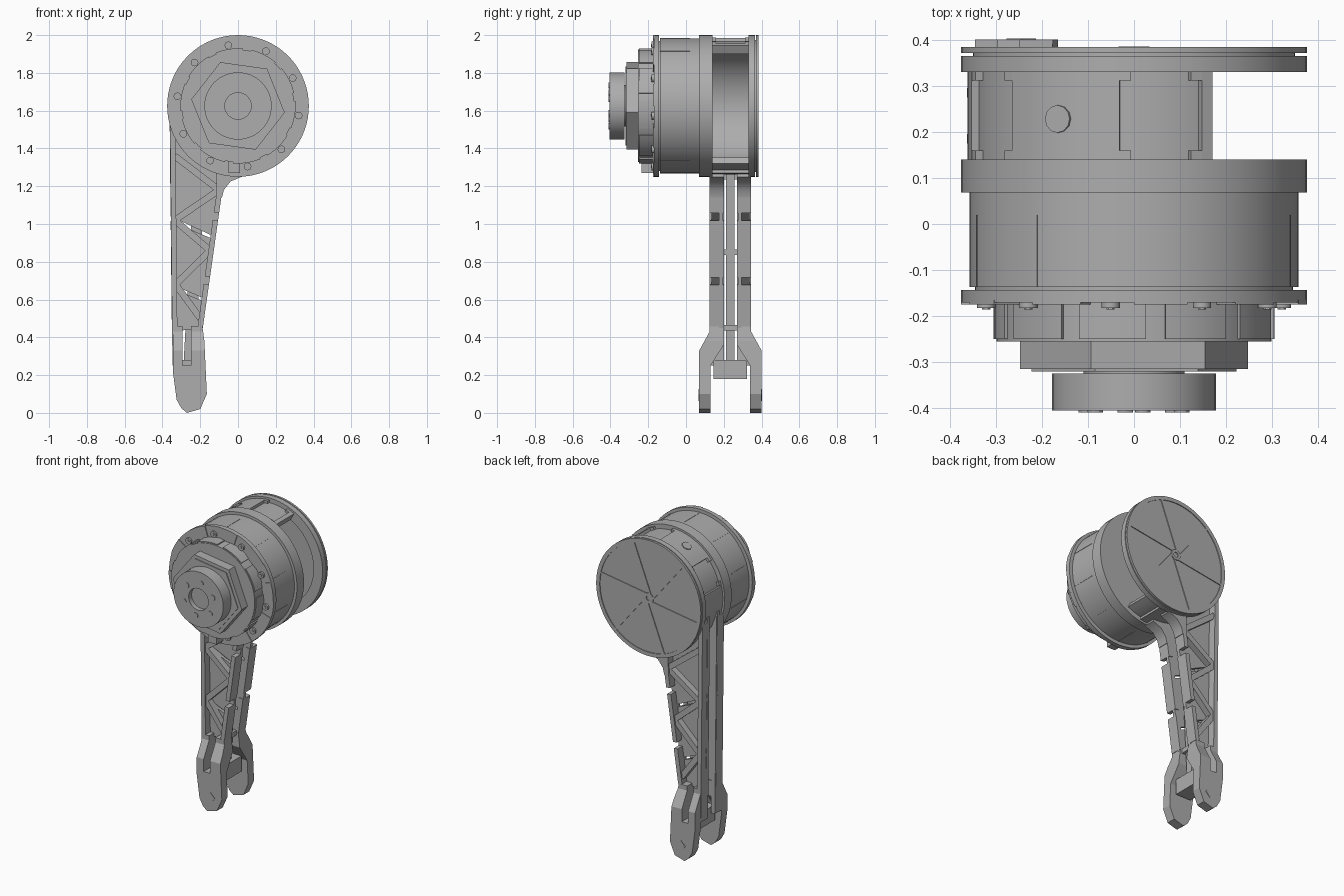
import bpy, bmesh
from math import sin, cos, radians, hypot

if "Cube" in bpy.data.objects:
    bpy.data.objects.remove(bpy.data.objects["Cube"])

grey = bpy.data.materials.new("plain grey")
grey.use_nodes = True
COLOUR = (0.42, 0.42, 0.42, 1)
grey.diffuse_color = COLOUR
grey.node_tree.nodes["Principled BSDF"].inputs["Base Color"].default_value = COLOUR

CZ = 1.625   # height of the drum axis
MID = 0.235  # middle plane of the leg
R = 0.375


def finish(name, bm, smooth):
    bmesh.ops.recalc_face_normals(bm, faces=bm.faces)
    mesh = bpy.data.meshes.new(name)
    bm.to_mesh(mesh)
    bm.free()
    mesh.materials.append(grey)
    if smooth:
        mesh.shade_smooth()
        mesh.set_sharp_from_angle(angle=radians(30))
    else:
        mesh.shade_flat()
    ob = bpy.data.objects.new(name, mesh)
    bpy.context.collection.objects.link(ob)
    return ob


def extrude(name, points, shift, smooth=True):
    """Extrude a closed outline of 3D points along a vector."""
    bm = bmesh.new()
    face = bm.faces.new([bm.verts.new(p) for p in points])
    out = bmesh.ops.extrude_face_region(bm, geom=[face])["geom"]
    bmesh.ops.translate(bm, vec=shift, verts=[v for v in out if isinstance(v, bmesh.types.BMVert)])
    return finish(name, bm, smooth)


def plate(name, outline, y0, y1, smooth=True):
    return extrude(name, [(x, y0, z) for x, z in outline], (0, y1 - y0, 0), smooth)


def polar(r, a):
    return r * cos(radians(a)), CZ + r * sin(radians(a))


def circle(r, n=72, turn=0, cx=0, cz=CZ):
    return [(cx + r * cos(radians(turn + 360 * i / n)),
             cz + r * sin(radians(turn + 360 * i / n))) for i in range(n)]


def disc(name, r, y0, y1, n=72, turn=0, cx=0, cz=CZ):
    return plate(name, circle(r, n, turn, cx, cz), y0, y1)


def arc(name, r0, r1, a0, a1, y0, y1):
    """Curved wall segment around the drum axis."""
    n = max(1, round((a1 - a0) / 5))
    angles = [a0 + (a1 - a0) * i / n for i in range(n + 1)]
    return plate(name, [polar(r1, a) for a in angles] + [polar(r0, a) for a in reversed(angles)], y0, y1)


def ring(name, r0, r1, y0, y1, n=72):
    """Closed tube around the drum axis."""
    bm = bmesh.new()
    loops = [[bm.verts.new((x, y, z)) for x, z in circle(r, n)]
             for r, y in ((r0, y0), (r1, y0), (r1, y1), (r0, y1))]
    for a, b in zip(loops, loops[1:] + loops[:1]):
        for i in range(n):
            j = (i + 1) % n
            bm.faces.new((a[i], a[j], b[j], b[i]))
    return finish(name, bm, True)


def bar(name, p, q, width, y0, y1):
    """Straight beam between two points of the xz plane."""
    dx, dz = q[0] - p[0], q[1] - p[1]
    s = width / 2 / hypot(dx, dz)
    nx, nz = -dz * s, dx * s
    return plate(name, [(p[0] + nx, p[1] + nz), (q[0] + nx, q[1] + nz),
                        (q[0] - nx, q[1] - nz), (p[0] - nx, p[1] - nz)], y0, y1)


def boolean(target, tool, operation):
    mod = target.modifiers.new(operation.lower(), "BOOLEAN")
    mod.operation = operation
    mod.solver = "EXACT"
    mod.object = tool
    tool.hide_render = True
    tool.hide_viewport = True


# Output hub with a central socket and six bolts
ring("output_hub", 0.07, 0.178, -0.405, -0.325)
disc("hub_socket_floor", 0.075, -0.375, -0.335, 24)
for i in range(6):
    x, z = polar(0.11, 20 + 60 * i)
    disc("hub_bolt", 0.017, -0.409, -0.4, 12, 0, x, z)
disc("hub_neck", 0.11, -0.33, -0.31)

# Hexagonal collar with a raised lip
disc("hex_collar", 0.25, -0.315, -0.255, 6, -8)
disc("hex_lip", 0.225, -0.32, -0.31, 6, -8)

# Front bearing ring, flange segments and bolts
disc("bearing_ring", 0.298, -0.255, -0.165)
disc("front_flange", R, -0.17, -0.143)
for i in range(10):
    a = 27 + 36 * i
    x, z = polar(0.325, a)
    disc("flange_bolt", 0.02, -0.182, -0.165, 16, 0, x, z)
    disc("flange_bolt_tip", 0.009, -0.186, -0.18, 6, 0, x, z)
    arc("ring_pad", 0.29, 0.305, a - 14, a + 14, -0.25, -0.165)
    arc("flange_pad", 0.3, R, a + 9, a + 27, -0.175, -0.165)
plate("cable_block", [(-0.05, 1.27), (0.01, 1.27), (0.01, 1.37), (-0.05, 1.37)], -0.235, -0.16)

# Motor body with thin axial seams
disc("flange_gap", 0.345, -0.145, -0.135)
disc("motor_body", 0.357, -0.137, 0.07)
for a in range(18, 378, 36):
    arc("body_seam", 0.35, 0.3585, a, a + 1, -0.137, 0.02)
disc("rear_flange", R, 0.068, 0.14)

# Rear housing: open on the left, with chamfered pockets between full pads
arc("housing_wall", 0.31, 0.345, 62, 298, 0.135, 0.335)
for a0, a1 in ((62, 66), (95, 137), (167, 209), (239, 281)):
    arc("housing_pad", 0.34, 0.362, a0, a1, 0.135, 0.335)
for a0 in (66, 137, 209):
    a1 = a0 + 29
    for y0, y1 in ((0.135, 0.16), (0.312, 0.335)):
        for b0, b1 in ((a0, a0 + 4), (a1 - 4, a1)):
            arc("pocket_corner", 0.34, 0.362, b0, b1, y0, y1)
ring("housing_rim", 0.31, R, 0.33, 0.365)

# Round boss on the upper pad, pointing outwards
bx, bz = polar(0.35, 117)
rx, rz = cos(radians(117)), sin(radians(117))
extrude("pad_boss", [(bx - rz * u, 0.228 + v, bz + rx * u) for u, v in circle(0.03, 12, cz=0)],
        (rx * 0.017, 0, rz * 0.017))

# Back cover with rim and pinwheel ribs
disc("cover_seat", 0.35, 0.36, 0.375)
disc("back_cover", R, 0.371, 0.379)
ring("cover_rim", 0.35, R, 0.378, 0.384)
ring("cover_boss", 0.016, 0.034, 0.378, 0.385, 20)
for i in range(6):
    bar("cover_rib", polar(0.03, 60 * i + 50), polar(0.355, 60 * i + 12), 0.012, 0.378, 0.384)


# Leg: front and back halves mirrored about the middle plane
def half_span(side, a, b):
    return sorted((MID + side * a, MID + side * b))


def left_edge(z):
    return -0.362 + 0.014 * (1.5 - z) / 1.25


def right_edge(z):
    return -0.185 + 0.105 * (z - 0.46) / 0.74


def slanted(z):
    return right_edge(z) - 0.014, z


fillet = [(0.02, 1.25), (-0.04, 1.225), (-0.075, 1.18), (-0.085, 1.14)]
shoulder = [(-0.362, 1.56)] + [polar(0.325, a) for a in range(190, 276, 10)] + \
           fillet + [(left_edge(1.14), 1.14)]
corner_web = [polar(0.33, 250), polar(0.33, 260), polar(0.33, 272)] + fillet + [(-0.115, 1.14)]
panels = [(1.15, 1.15, 1.04, 0.93), (1.015, 0.915, 0.68, 0.6), (0.66, 0.585, 0.43, 0.45)]
joints = [(-0.335, 1.36), (right_edge(1.2) - 0.02, 1.18), (-0.335, 1.02),
          (right_edge(0.86) - 0.02, 0.86), (-0.33, 0.68), (right_edge(0.5) - 0.02, 0.5)]
tine_outline = [(-0.345, 0.22), (-0.325, 0.07), (-0.3, 0.025), (-0.27, 0), (-0.2, 0.02),
                (-0.165, 0.1), (-0.178, 0.38), (-0.19, 0.47), (-0.25, 0.47), (-0.25, 0.25),
                (-0.295, 0.25), (-0.295, 0.47), (-0.345, 0.47)]
tine_side = [(0.165, 0), (0.165, 0.33), (0.11, 0.43), (0.11, 0.46),
             (0.035, 0.46), (0.035, 0.36), (0.105, 0.25), (0.105, 0)]

for side, word in ((-1, "front"), (1, "back")):
    outer = half_span(side, 0.035, 0.11)
    floor = half_span(side, 0.04, 0.06)
    # Shoulder under the drum: thin floor, curved rim and corner web
    plate(word + "_leg_shoulder", shoulder, *floor)
    arc(word + "_shoulder_rim", 0.325, 0.36, 190, 275, *outer)
    plate(word + "_corner_web", corner_web, *outer)
    # Recessed floor panels with narrow gaps
    for left_top, right_top, low, low_right in panels:
        plate(word + "_leg_panel", [(left_edge(left_top), left_top), (right_edge(right_top), right_top),
                                    (right_edge(low_right), low_right), (left_edge(low), low)], *floor)
    # Edge rails and diagonal braces
    bar(word + "_straight_rail", (-0.346, 1.53), (-0.333, 0.25), 0.028, *outer)
    for top, low in ((1.2, 1.06), (1.02, 0.72), (0.68, 0.46)):
        bar(word + "_slanted_rail", slanted(top), slanted(low), 0.028, *outer)
    for p, q in zip(joints, joints[1:]):
        bar(word + "_brace", p, q, 0.035, *half_span(side, 0.04, 0.1))
    # Slotted fork tine with a shallow pin mark
    tine = extrude(word + "_fork_tine", [(-0.4, MID + side * y, z) for y, z in tine_side], (0.3, 0, 0), False)
    boolean(tine, plate("tine_outline_cutter", tine_outline, -0.1, 0.6, False), "INTERSECT")
    disc(word + "_pin_mark", 0.032, *half_span(side, 0.16, 0.168), 4, 0, -0.245, 0.095)

# Centre spine and crossbar joining both halves
bar("centre_spine", (-0.2, 1.32), (-0.262, 0.19), 0.06, MID - 0.022, MID + 0.022)
plate("fork_crossbar", [(-0.31, 0.18), (-0.2, 0.18), (-0.2, 0.28), (-0.31, 0.28)], 0.146, 0.324)
for z in (1.25, 0.85, 0.45):
    bar("spine_tie", (-0.25, z), (-0.2, z), 0.03, MID - 0.06, MID + 0.06)
